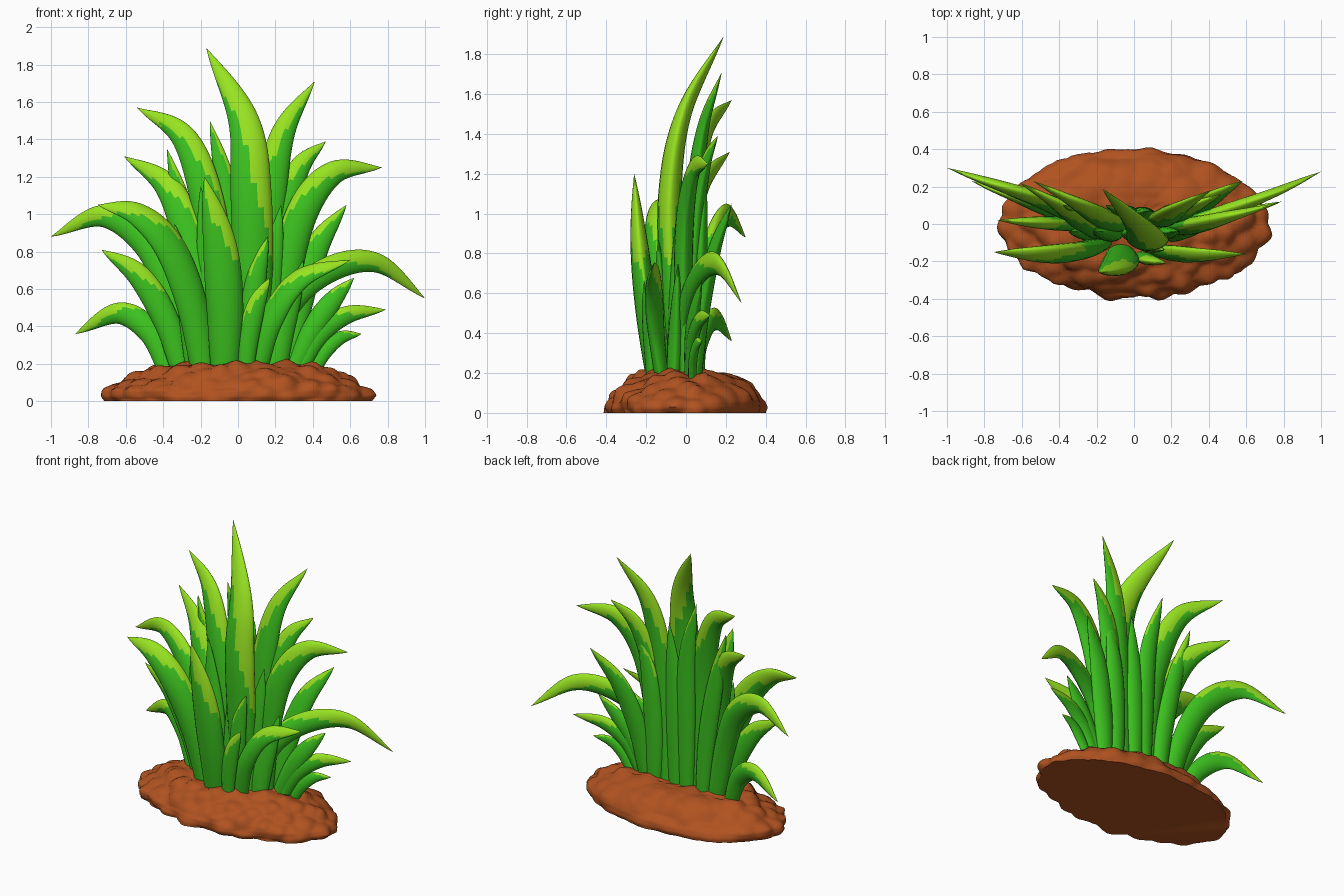
import bpy, bmesh, math, random
from mathutils import Vector, noise

if "Cube" in bpy.data.objects:
    bpy.data.objects.remove(bpy.data.objects["Cube"])

random.seed(4)


def material(name, rgb):
    m = bpy.data.materials.new(name)
    m.diffuse_color = (*[(c / 255) ** 2.2 for c in rgb], 1)
    m.use_nodes = True
    m.node_tree.nodes["Principled BSDF"].inputs["Base Color"].default_value = m.diffuse_color
    return m


GREEN = material("leaf_green", (62, 192, 36))
LIME = material("leaf_lime", (150, 226, 38))
SOIL = material("soil_brown", (174, 83, 37))


def finish(bm, name, mats):
    bmesh.ops.recalc_face_normals(bm, faces=bm.faces)
    me = bpy.data.meshes.new(name)
    bm.to_mesh(me)
    bm.free()
    for m in mats:
        me.materials.append(m)
    for p in me.polygons:
        p.use_smooth = True
    ob = bpy.data.objects.new(name, me)
    bpy.context.collection.objects.link(ob)
    return ob


def spline(pts, t):
    """Catmull-Rom point at t in 0..1."""
    n = len(pts) - 1
    i = min(int(t * n), n - 1)
    f = t * n - i
    b, c = pts[i], pts[i + 1]
    a = pts[i - 1] if i else b * 2 - c
    d = pts[i + 2] if i + 2 <= n else c * 2 - b
    return 0.5 * (2 * b + (c - a) * f + (2 * a - 5 * b + 4 * c - d) * f * f
                  + (3 * b - a - 3 * c + d) * f ** 3)


def blade(name, xz, y0, y1, width, bulge=0.0, power=2.0, lime=0.72, tilt=0, rings=56, sides=20):
    """Tapered lens-section leaf along an x,z path; depth runs from y0 to y1."""
    n = len(xz) - 1
    pts = []
    for i, (x, z) in enumerate(xz):
        t = i / n
        pts.append(Vector((x, y0 + (y1 - y0) * t ** power - bulge * math.sin(math.pi * t), z)))
    sgn = 1 if xz[-1][0] > xz[0][0] else -1
    bm = bmesh.new()
    loops = []
    for r in range(rings):
        t = r / rings
        p = spline(pts, t)
        tan = (spline(pts, min(t + 0.02, 1)) - spline(pts, max(t - 0.02, 0))).normalized()
        w = tan.cross(Vector((0, 1, 0))).normalized() * sgn
        # tilt leans the upper edge backward
        a = math.radians(tilt) * min(1, t * 2)
        w = w * math.cos(a) + Vector((0, 1, 0)) * math.sin(a)
        w = (w - tan * w.dot(tan)).normalized()
        nrm = w.cross(tan)
        half = 0.6 * width * (0.62 + 0.75 * t) * (1 - t ** 2.6)
        ring = []
        for k in range(sides):
            a = 2 * math.pi * k / sides
            s = math.sin(a)
            ring.append(bm.verts.new(p + w * half * math.cos(a)
                                     + nrm * half * (0.62 - 0.18 * t) * s * abs(s) ** 0.25))
        loops.append(ring)
    tip = bm.verts.new(pts[-1])
    # lime runs down the upper edge and covers the tip
    jag = [random.uniform(-0.05, 0.05) for _ in range(sides)]
    for r in range(rings):
        for k in range(sides):
            j = (k + 1) % sides
            if r < rings - 1:
                f = bm.faces.new((loops[r][k], loops[r][j], loops[r + 1][j], loops[r + 1][k]))
            else:
                f = bm.faces.new((loops[r][k], loops[r][j], tip))
            u = math.cos(2 * math.pi * (k + 0.5) / sides)
            f.material_index = int((r + 0.5) / rings > lime - 0.27 * u + jag[k])
    bm.faces.new(loops[0])
    return finish(bm, name, (GREEN, LIME))


# tall middle leaves
blade("tall_centre_leaf", [(.07, .15), (.08, .6), (.07, 1.1), (.03, 1.5), (-.17, 1.89)],
      -.02, .19, .22, .07, 4.5, .62)
blade("tall_right_leaf", [(.12, .15), (.14, .6), (.17, 1.05), (.24, 1.43), (.41, 1.71)], .03, .18, .17, .01, 3)
blade("tall_left_leaf", [(-.09, .15), (-.11, .6), (-.16, 1.05), (-.29, 1.41), (-.54, 1.57)], .01, .23, .18, .02, 2.5)
blade("back_left_leaf", [(-.04, .15), (-.04, .6), (-.06, 1.1), (-.15, 1.5)], .05, .10, .14, 0, 2, .95)
blade("narrow_left_leaf", [(-.16, .15), (-.2, .55), (-.28, .98), (-.38, 1.35)], .05, .10, .13, 0, 2, .95)
blade("back_right_leaf", [(.2, .15), (.2, .5), (.23, .9), (.3, 1.2)], .06, .1, .14, 0, 2, .95)
blade("back_centre_leaf", [(.04, .15), (.04, .5), (.05, .9), (.08, 1.3)], .05, .07, .14, 0, 2, 1.3)

# filler leaves in the core
for i, (x, lean, top) in enumerate([(-.22, -.12, .8), (-.12, -.08, 1.0), (0, .04, 1.0), (.13, .1, .9), (.2, .15, .6)]):
    blade(f"core_leaf_{i + 1}", [(x, .15), (x + lean * .2, .15 + top * .4), (x + lean, .15 + top)],
          -.06, -.04, .15, 0, 1, 1.3)

# left fan
blade("left_leaf_1", [(-.15, .15), (-.18, .5), (-.25, .85), (-.38, 1.15), (-.61, 1.31)], -.03, .22, .18, .03)
blade("left_leaf_2", [(-.25, .15), (-.35, .56), (-.49, .85), (-.72, .99), (-1.0, .88)], .03, .30, .16, 0, 1.5)
blade("left_leaf_3", [(-.3, .15), (-.38, .42), (-.53, .67), (-.73, .81)], .0, .02, .14)
blade("left_leaf_4", [(-.37, .15), (-.47, .37), (-.64, .47), (-.87, .36)], .04, .23, .13, 0, 1.4)

# right fan
blade("right_leaf_1", [(.16, .15), (.19, .6), (.24, 1.0), (.33, 1.25), (.47, 1.39)], .02, .16, .15)
blade("right_leaf_2", [(.2, .15), (.25, .62), (.34, 1.0), (.51, 1.22), (.77, 1.25)], .0, .11, .17, .03)
blade("right_leaf_3", [(.27, .15), (.32, .5), (.42, .82), (.58, 1.05)], .04, .23, .15, 0, 1.5, .9)
blade("right_leaf_4", [(.14, .15), (.27, .51), (.48, .70), (.74, .74), (1.0, .55)], -.05, .28, .14, 0, 1.5, .62)
blade("right_leaf_5", [(.29, .15), (.4, .38), (.5, .53), (.62, .66)], .02, .08, .12, 0, 2, .95)
blade("right_leaf_6", [(.32, .15), (.43, .35), (.58, .46), (.79, .49)], .02, .12, .11)
blade("right_leaf_7", [(.4, .15), (.47, .27), (.55, .34), (.66, .36)], .03, .08, .08, 0, 2, .95)

# front row
blade("front_tall_leaf", [(-.07, .15), (-.07, .5), (-.10, .85), (-.18, 1.2)], -.15, -.26, .2, .02, 1.2, .78)
blade("front_left_leaf", [(-.18, .15), (-.25, .53), (-.37, .83), (-.54, 1.0), (-.75, 1.05)],
      -.1, -.15, .18, .03, 1, .68, 25)
blade("front_small_leaf", [(.04, .15), (.06, .35), (.1, .52), (.17, .66)], -.17, -.21, .11, 0, 1)
blade("front_thin_leaf", [(.05, .15), (.07, .42), (.1, .67), (.16, .88)], -.1, -.14, .12, 0, 1, .9)
blade("front_right_leaf", [(.1, .15), (.17, .42), (.33, .65), (.6, .755)], -.12, -.16, .14, .02, 1, .68, 30)

# lumpy soil mound: profile of (radius fraction, height)
profile = [(.98, 0), (1, .025), (.985, .06), (.94, .085), (.88, .11), (.81, .135), (.74, .16), (.66, .18),
           (.56, .20), (.45, .21), (.34, .21), (.22, .21), (.1, .21)]
bm = bmesh.new()
N = 144
loops = []
steps = [(i + s / 3) for i in range(len(profile) - 1) for s in range(3)] + [len(profile) - 1]
for q in steps:
    i = min(int(q), len(profile) - 2)
    f = q - i
    rad = profile[i][0] * (1 - f) + profile[i + 1][0] * f
    h = profile[i][1] * (1 - f) + profile[i + 1][1] * f
    ring = []
    for k in range(N):
        a = 2 * math.pi * k / N
        p = Vector((.718 * rad * math.cos(a), .405 * rad * math.sin(a), h))
        d = noise.voronoi(p * 8.5)[0][0]
        lump = (.42 - d) * (.06 if p.y < .1 else .035) + noise.noise(p * 5) * .015
        out = Vector((p.x / .51, p.y / .16, 0)).normalized() * min(1, max(0, (rad - .4) * 2))
        out.z = min(1, h / .15) * .9
        p += out * lump
        p.z = 0 if h == 0 else max(p.z, .005)
        ring.append(bm.verts.new(p))
    loops.append(ring)
for lo, hi in zip(loops, loops[1:]):
    for k in range(N):
        j = (k + 1) % N
        bm.faces.new((lo[k], lo[j], hi[j], hi[k]))
bm.faces.new(loops[-1])
bm.faces.new(loops[0])
soil = finish(bm, "soil_mound", (SOIL,))
bpy.context.view_layer.objects.active = soil
soil.select_set(True)
bpy.ops.object.shade_smooth_by_angle(angle=math.radians(50))
